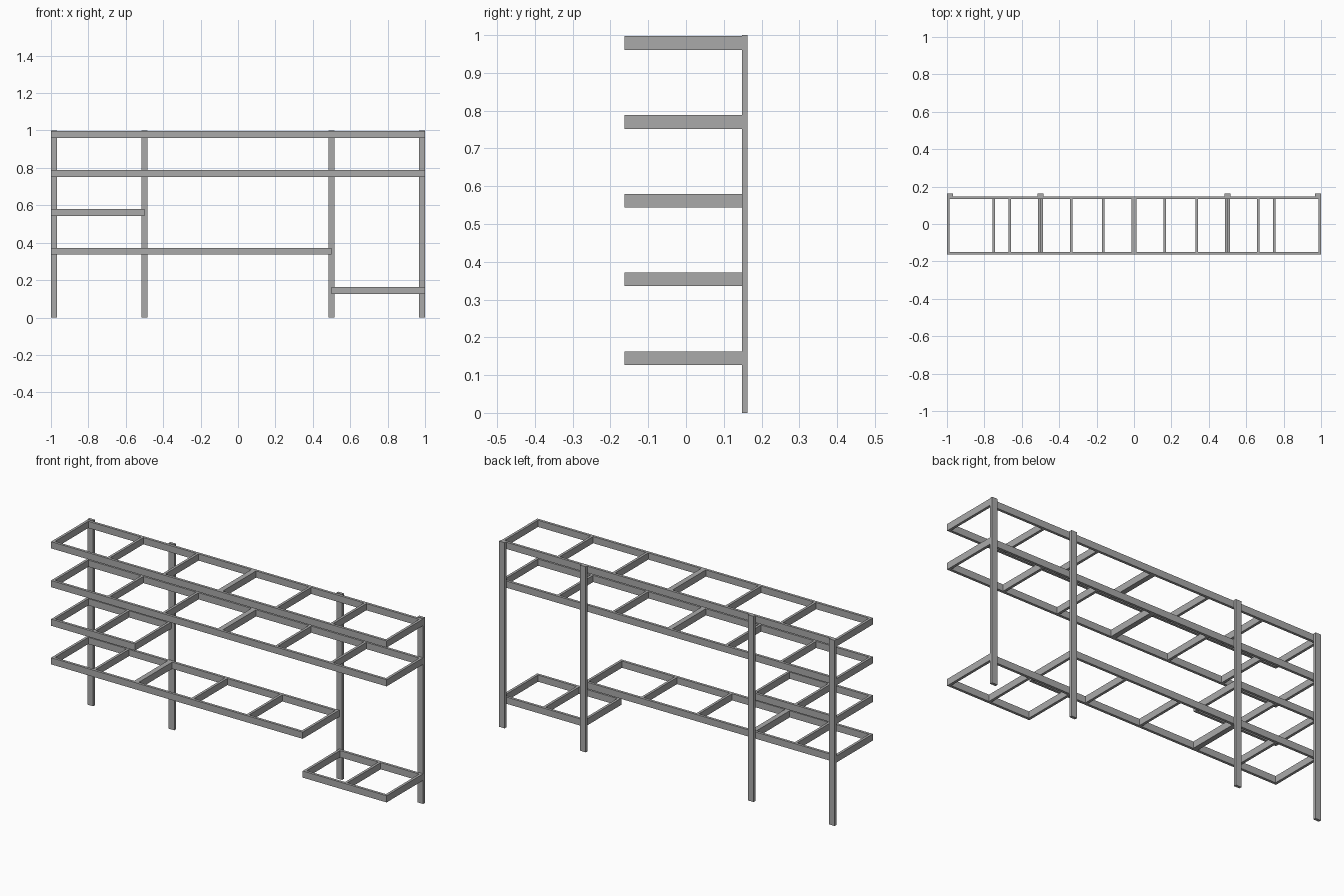
import bpy
import bmesh
from mathutils import Matrix, Vector

cube = bpy.data.objects.get("Cube")
if cube:
    bpy.data.objects.remove(cube, do_unlink=True)

# Single grey metal finish
metal = bpy.data.materials.new("grey_metal")
metal.use_nodes = True
grey = (0.4, 0.4, 0.4, 1)
metal.diffuse_color = grey
metal.node_tree.nodes["Principled BSDF"].inputs["Base Color"].default_value = grey

FRONT, BACK, POST_BACK = -0.163, 0.148, 0.163
BAR, RAIL_HEIGHT, POST_WIDTH = 0.014, 0.036, 0.033


def add_box(bm, low, high):
    low, high = Vector(low), Vector(high)
    matrix = Matrix.Translation((low + high) / 2) @ Matrix.Diagonal((*(high - low), 1))
    bmesh.ops.create_cube(bm, size=1, matrix=matrix)


def finish(bm, name):
    mesh = bpy.data.meshes.new(name)
    bm.to_mesh(mesh)
    bm.free()
    mesh.materials.append(metal)
    bpy.context.collection.objects.link(bpy.data.objects.new(name, mesh))


def shelf_frame(name, x0, x1, z, inner_bars):
    """Ladder frame: two long rails, two end bars and evenly spaced inner bars."""
    bm = bmesh.new()
    top = z + RAIL_HEIGHT
    for y in (FRONT, BACK - BAR):
        add_box(bm, (x0, y, z), (x1, y + BAR, top))
    for i in range(inner_bars + 2):
        t = i / (inner_bars + 1)
        x = x0 + t * (x1 - x0 - BAR)
        add_box(bm, (x, FRONT + BAR, z), (x + BAR, BACK - BAR, top))
    finish(bm, name)


# Upright posts behind the shelves
half = POST_WIDTH / 2
for name, x in (("outer_post", 1 - half), ("inner_post", 0.5)):
    for side, sign in (("left", 1), ("right", -1)):
        bm = bmesh.new()
        add_box(bm, (sign * x - half, BACK, 0), (sign * x + half, POST_BACK, 1))
        finish(bm, f"{name}_{side}")

# Shelf frames: wide ones have two inner bars, narrow ones have one
for name, x0, x1, z in (
    ("top_shelf_right", -1, 0, 0.961),
    ("top_shelf_left", 0, 1, 0.961),
    ("upper_shelf_right", -1, 0, 0.752),
    ("upper_shelf_left", 0, 1, 0.752),
    ("middle_shelf", -1, -0.5, 0.544),
    ("lower_shelf_right", -1, -0.5, 0.336),
    ("lower_shelf_centre", -0.5, 0.5, 0.336),
    ("bottom_shelf", 0.5, 1, 0.127),
):
    shelf_frame(name, x0, x1, z, 2 if x1 - x0 > 0.75 else 1)
